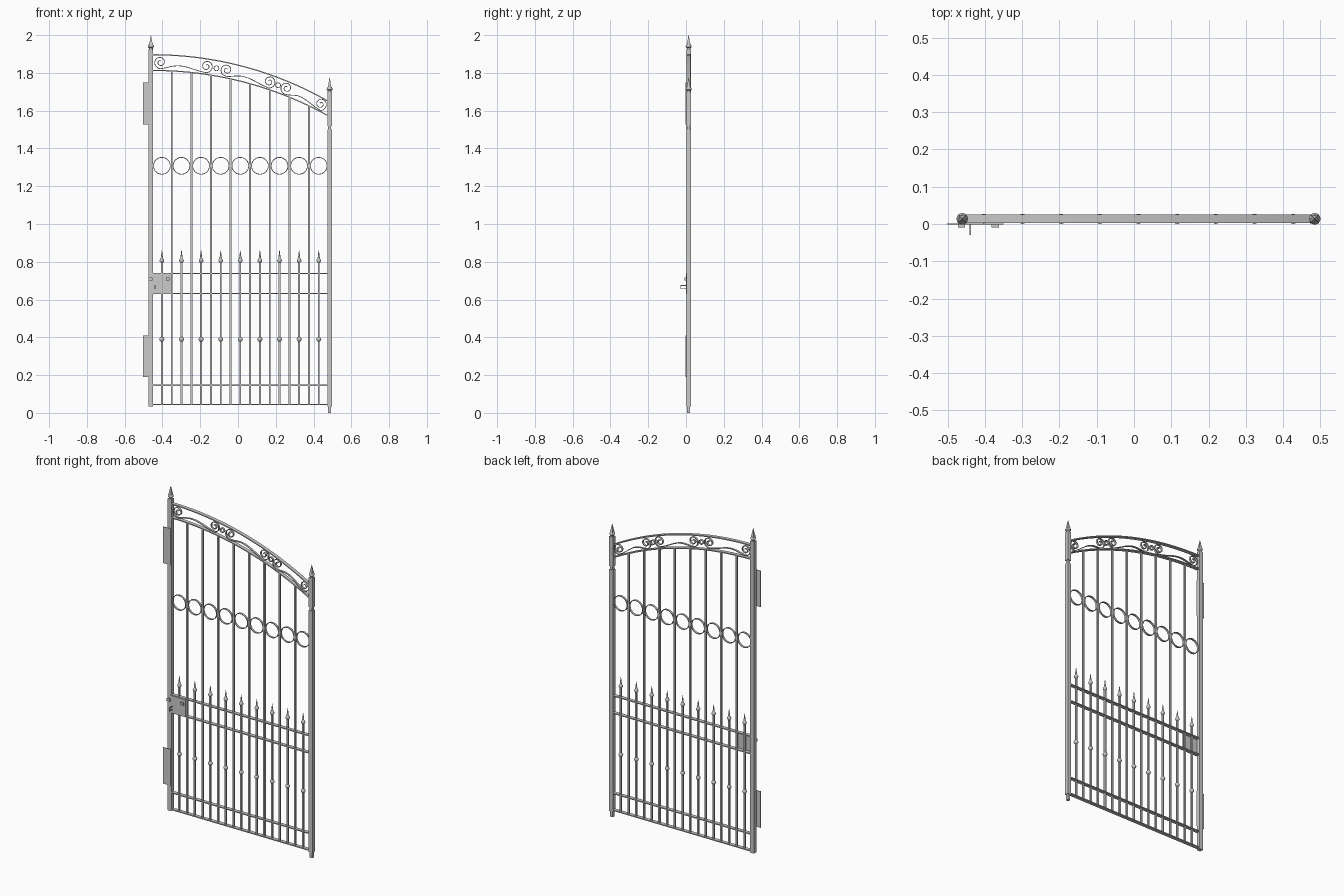
import bpy, bmesh, math
from mathutils import Vector

if "Cube" in bpy.data.objects:
    bpy.data.objects.remove(bpy.data.objects["Cube"])

Y = 0.014           # mid plane of the gate
XL, XR = -0.461, 0.485


def finish(bm, name, smooth=False):
    bmesh.ops.recalc_face_normals(bm, faces=bm.faces)
    me = bpy.data.meshes.new(name)
    bm.to_mesh(me)
    bm.free()
    ob = bpy.data.objects.new(name, me)
    bpy.context.collection.objects.link(ob)
    if smooth:
        bpy.context.view_layer.objects.active = ob
        ob.select_set(True)
        bpy.ops.object.shade_smooth_by_angle(angle=math.radians(40))
        ob.select_set(False)
    return ob


def box(name, x0, x1, y0, y1, z0, z1):
    bm = bmesh.new()
    bmesh.ops.create_cube(bm, size=1)
    for v in bm.verts:
        v.co = Vector(((x0 + x1) / 2 + v.co.x * (x1 - x0),
                       (y0 + y1) / 2 + v.co.y * (y1 - y0),
                       (z0 + z1) / 2 + v.co.z * (z1 - z0)))
    return finish(bm, name)


def bar(name, x, z0, z1, w):
    return box(name, x - w / 2, x + w / 2, Y - w / 2, Y + w / 2, z0, z1)


def lathe(name, x, z, profile, sides=12, turn=0.0):
    """Turned part standing at (x, Y, z) from (radius, height) pairs."""
    bm = bmesh.new()
    rings = [[bm.verts.new((x + r * math.cos(turn + 2 * math.pi * i / sides),
                            Y + r * math.sin(turn + 2 * math.pi * i / sides), z + h))
              for i in range(sides)] for r, h in profile]
    for a, b in zip(rings, rings[1:]):
        for i in range(sides):
            j = (i + 1) % sides
            bm.faces.new((a[i], a[j], b[j], b[i]))
    bm.faces.new(rings[0])
    bm.faces.new(rings[-1])
    return finish(bm, name, sides > 4)


def band(name, pts, thick, depth, closed=False):
    """Flat strip following (x, z) points, deep in y."""
    bm = bmesh.new()
    n = len(pts)
    secs = []
    for i, p in enumerate(pts):
        a = pts[i - 1] if (i or closed) else p
        b = pts[(i + 1) % n] if (i < n - 1 or closed) else p
        t = (Vector(b) - Vector(a)).normalized()
        nx, nz = -t.y * thick / 2, t.x * thick / 2
        secs.append([bm.verts.new((p[0] + s * nx, Y + d * depth / 2, p[1] + s * nz))
                     for s, d in ((-1, -1), (1, -1), (1, 1), (-1, 1))])
    for i in range(n if closed else n - 1):
        a, b = secs[i], secs[(i + 1) % n]
        for k in range(4):
            m = (k + 1) % 4
            bm.faces.new((a[k], a[m], b[m], b[k]))
    if not closed:
        bm.faces.new(secs[0])
        bm.faces.new(secs[-1])
    return finish(bm, name, True)


def ring(name, x, z, r, thick, depth, n=32):
    band(name, [(x + r * math.cos(2 * math.pi * i / n), z + r * math.sin(2 * math.pi * i / n))
                for i in range(n)], thick, depth, True)


def arc(x, top, R):
    return top - R + math.sqrt(R * R - (x + 0.45) ** 2)


def upper(x): return arc(x, 1.896, 1.87)
def lower(x): return arc(x, 1.813, 1.91)
def mid(x): return (upper(x) + lower(x)) / 2


# posts with pins and pyramid finials
bar("left_post", XL, 0.035, 1.925, 0.024)
bar("right_post_pin", XR, 0.0, 1.60, 0.016)
bar("right_post", XR, 0.035, 1.50, 0.024)
bar("right_post_top", XR, 1.52, 1.70, 0.024)
for x, z, side in ((XL, 1.925, "left"), (XR, 1.70, "right")):
    lathe(side + "_finial_base", x, z, [(0.010, 0), (0.010, 0.006), (0.0155, 0.012),
                                        (0.0155, 0.018), (0.011, 0.025)], 16)
    lathe(side + "_finial_tip", x, z, [(0.014, 0.022), (0.008, 0.045), (0.001, 0.075)],
          4, math.pi / 4)

# horizontal rails and arched rails
for i, z in enumerate((0.044, 0.146, 0.633, 0.738)):
    box(f"rail_{i}", XL + 0.01, XR - 0.01, Y - 0.011, Y + 0.011, z - 0.003, z + 0.003)
xs = [XL + 0.01 + (XR - XL - 0.02) * i / 32 for i in range(33)]
band("arch_upper", [(x, upper(x)) for x in xs], 0.006, 0.022)
band("arch_lower", [(x, lower(x)) for x in xs], 0.006, 0.022)

# long bars, rings, short bars with knobs and spears
for i in range(8):
    x = -0.351 + 0.1038 * i
    bar(f"long_bar_{i}", x, 0.044, lower(x), 0.010)
for i in range(9):
    x = -0.403 + 0.1038 * i
    ring(f"ring_{i}", x, 1.308, 0.0445, 0.004, 0.012)
    bar(f"short_bar_{i}", x, 0.044, 0.80, 0.010)
    lathe(f"knob_{i}", x, 0.39, [(0.006, -0.012), (0.011, -0.007), (0.0135, 0),
                                 (0.011, 0.007), (0.006, 0.012)])
    lathe(f"spear_{i}", x, 0.795, [(0.006, 0), (0.011, 0.006), (0.0125, 0.012),
                                   (0.009, 0.019), (0.006, 0.024), (0.001, 0.066)])


# scrollwork: spirals joined by a wavy strip
def spiral(cx, cz, side, r):
    """From the tight centre outwards to the bottom of the curl."""
    n, turns = 40, 1.6
    pts = []
    for i in range(n + 1):
        f = i / n
        a = -math.pi / 2 - (1 - f) * turns * 2 * math.pi
        k = r * (0.2 + 0.8 * f)
        pts.append((cx + side * k * math.cos(a), cz + k * math.sin(a)))
    return pts


for i, (xa, xb) in enumerate(((-0.411, -0.166), (-0.060, 0.166), (0.257, 0.438))):
    r = 0.034
    a = spiral(xa, mid(xa) + 0.002, 1, r)
    b = spiral(xb, mid(xb) + 0.002, -1, r)[::-1]
    p, q = Vector(a[-1]), Vector(b[0])
    link = []
    for k in range(1, 16):
        t = k / 16
        x = p.x + (q.x - p.x) * t
        z = mid(x) + 0.002 - r + 0.020 * math.sin(math.pi * t ** 0.8) ** 2
        link.append((x, z))
    band(f"scroll_{i}", a + link + b, 0.004, 0.012)
for i, x in enumerate((-0.114, 0.212)):
    ring(f"scroll_collar_{i}", x, mid(x), 0.013, 0.004, 0.012, 20)

# hinge plates on the left post
for name, z in (("lower", 0.19), ("upper", 1.528)):
    box(name + "_side_plate", -0.502, -0.450, -0.002, 0.002, z, z + 0.22)

# lock plate, bolts and pull handle
box("lock_plate", -0.452, -0.350, -0.001, 0.003, 0.632, 0.738)
for i, x in enumerate((-0.463, -0.372)):
    box(f"lock_bolt_{i}", x - 0.010, x + 0.010, -0.009, 0.002, 0.702, 0.718)
for i, z in enumerate((0.657, 0.675)):
    box(f"handle_arm_{i}", -0.442, -0.438, -0.028, 0.001, z - 0.002, z + 0.002)
box("handle_grip", -0.442, -0.438, -0.030, -0.026, 0.655, 0.677)
